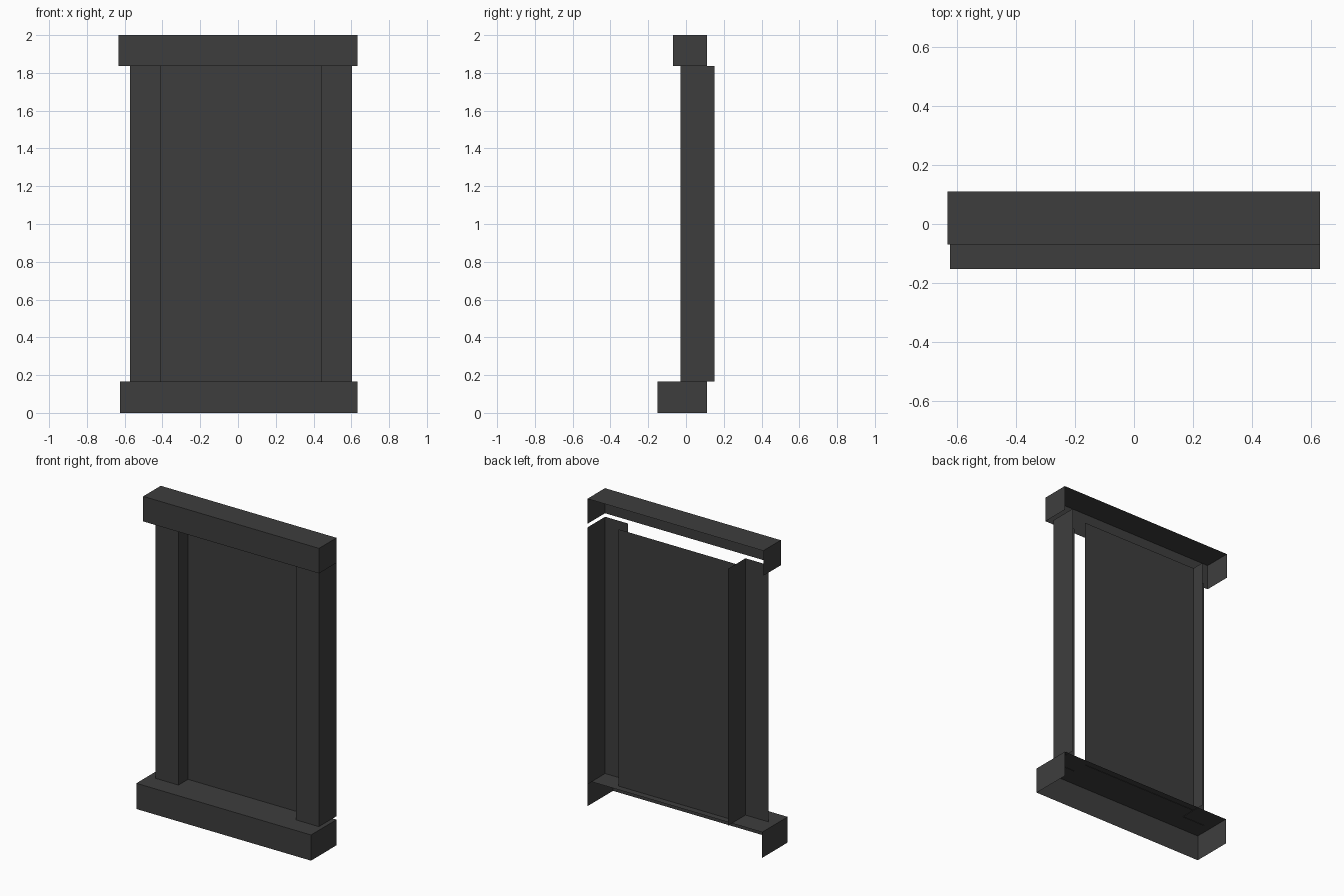
import bpy, bmesh
from mathutils import Vector

if "Cube" in bpy.data.objects:
    bpy.data.objects.remove(bpy.data.objects["Cube"])

# one dark grey paint for the whole frame
paint = bpy.data.materials.new("dark grey paint")
paint.diffuse_color = (0.048, 0.048, 0.048, 1)
paint.use_nodes = True
paint.node_tree.nodes["Principled BSDF"].inputs["Base Color"].default_value = paint.diffuse_color

SIDES = {"left": Vector((-1, 0, 0)), "right": Vector((1, 0, 0)),
         "front": Vector((0, -1, 0)), "back": Vector((0, 1, 0)),
         "bottom": Vector((0, 0, -1)), "top": Vector((0, 0, 1))}


def open_box(name, lo, hi, keep):
    """Box shell from corner lo to corner hi with only the named sides kept."""
    lo, hi = Vector(lo), Vector(hi)
    bm = bmesh.new()
    bmesh.ops.create_cube(bm, size=1)
    bm.normal_update()
    drop = [f for f in bm.faces
            if not any(f.normal.dot(SIDES[s]) > 0.9 for s in keep)]
    bmesh.ops.delete(bm, geom=drop, context="FACES")
    size, mid = hi - lo, (lo + hi) / 2
    for v in bm.verts:
        v.co = Vector([v.co[i] * size[i] + mid[i] for i in range(3)])
    mesh = bpy.data.meshes.new(name)
    bm.to_mesh(mesh)
    bm.free()
    mesh.materials.append(paint)
    obj = bpy.data.objects.new(name, mesh)
    bpy.context.collection.objects.link(obj)
    return obj


# lintel and sill: hollow at the back and underneath
shell = ("top", "front", "left", "right")
open_box("lintel", (-0.633, -0.07, 1.837), (0.632, 0.11, 2.0), shell)
open_box("sill", (-0.625, -0.152, 0.0), (0.632, 0.11, 0.167), shell)

# posts: L-shaped, a front face and a right-hand return
for name, x0, x1 in (("left_post", -0.571, -0.407), ("right_post", 0.439, 0.603)):
    open_box(name, (x0, -0.03, 0.165), (x1, 0.152, 1.837), ("front", "right"))

# recessed panel: a single sheet between the posts
open_box("panel", (-0.407, 0.068, 0.165), (0.439, 0.078, 1.837), ("front",))
